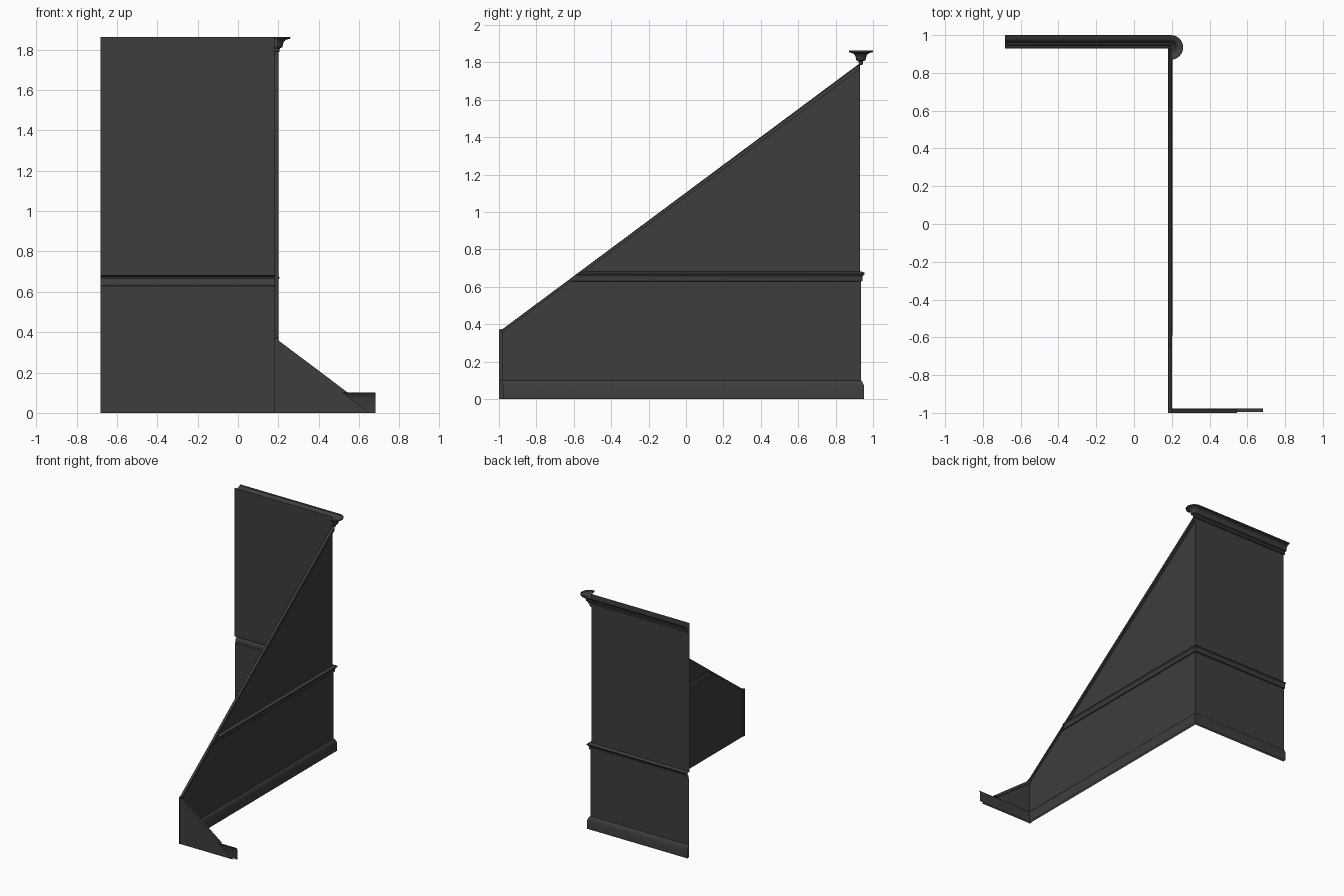
import bpy, bmesh, math
from mathutils import Vector

cube = bpy.data.objects.get("Cube")
if cube:
    bpy.data.objects.remove(cube, do_unlink=True)

charcoal = bpy.data.materials.new("charcoal")
charcoal.use_nodes = True
COLOUR = (0.047, 0.047, 0.047, 1)
charcoal.diffuse_color = COLOUR
charcoal.node_tree.nodes["Principled BSDF"].inputs["Base Color"].default_value = COLOUR


def finish(name, bm, cut=None):
    """Turn a bmesh into a smooth-by-angle object, trimmed above an optional plane."""
    if cut:
        bmesh.ops.bisect_plane(bm, geom=bm.verts[:] + bm.edges[:] + bm.faces[:],
                               plane_co=cut[0], plane_no=cut[1], clear_outer=True)
    mesh = bpy.data.meshes.new(name)
    bm.to_mesh(mesh)
    bm.free()
    mesh.materials.append(charcoal)
    obj = bpy.data.objects.new(name, mesh)
    bpy.context.collection.objects.link(obj)
    bpy.ops.object.select_all(action='DESELECT')
    obj.select_set(True)
    bpy.context.view_layer.objects.active = obj
    bpy.ops.object.shade_smooth_by_angle(angle=math.radians(35))


def sweep(name, sections, profile, cut=None):
    """Skin a profile of (offset, z) along sections of (x, y, offset direction)."""
    bm = bmesh.new()
    rows = [[bm.verts.new((x + o * dx, y + o * dy, z)) for o, z in profile]
            for x, y, dx, dy in sections]
    for a, b in zip(rows, rows[1:]):
        for i in range(len(profile) - 1):
            bm.faces.new((a[i], a[i + 1], b[i + 1], b[i]))
    finish(name, bm, cut)


def slab(name, points, depth):
    """Extrude a polygon by a depth vector."""
    bm = bmesh.new()
    face = bm.faces.new([bm.verts.new(p) for p in points])
    new = bmesh.ops.extrude_face_region(bm, geom=[face])["geom"]
    bmesh.ops.translate(bm, vec=depth,
                        verts=[v for v in new if isinstance(v, bmesh.types.BMVert)])
    bmesh.ops.recalc_face_normals(bm, faces=bm.faces[:])
    finish(name, bm)


TOP, RISE = 1.863, 0.744

# Plan of the wall: back run, long side run, short front wing
END = (-0.682, 0.93, 0, 1)
BACK_CORNER = (0.18, 0.93, 1, 1)
FRONT_CORNER = (0.18, -1.0, 1, 1)
WING_END = (0.682, -1.0, 0, 1)

# Wall sheet with the moulded rail pressed into it
rail = [(0.005, 0.628), (0.013, 0.632), (0.013, 0.65), (0.017, 0.66),
        (0.025, 0.667), (0.025, 0.674), (0.018, 0.68), (0, 0.682)]
wall = [(0.005, 0)] + rail + [(0, TOP)]
side_cut = (Vector((0, -1, 0.36)), Vector((0, -RISE, 1)))
wing_cut = (Vector((0.19, 0, 0.345)), Vector((RISE, 0, 1)))
sweep("back_wall", [END, BACK_CORNER], wall)
sweep("side_wall", [BACK_CORNER, FRONT_CORNER], wall, side_cut)
sweep("wing_wall", [FRONT_CORNER, WING_END], [(0.005, 0), (0.005, 0.5)], wing_cut)

# Baseboard following the whole plan
base = [(0.022, 0), (0.022, 0.07), (0.018, 0.08), (0.013, 0.092), (0.005, 0.1)]
sweep("baseboard", [END, BACK_CORNER, FRONT_CORNER, WING_END], base)

# Flared top moulding, turning round the corner in a half circle
cap = [(0, 1.785), (0.011, 1.79), (0.012, 1.806), (0.025, 1.812), (0.028, 1.828),
       (0.034, 1.842), (0.045, 1.85), (0.063, 1.854), (0.065, TOP)]
turn = [(0.195, 0.935, math.sin(t), math.cos(t))
        for t in (math.pi * i / 16 for i in range(17))]
sweep("top_moulding", [(-0.682, 0.935, 0, 1)] + turn, cap)

# Sloping edge trims
slab("side_trim", [(0.18, -1, 0.345), (0.18, -1, 0.372), (0.18, -0.98, 0.375),
                   (0.18, 0.928, 1.79), (0.18, 0.928, 1.762)], (0.02, 0, 0))
slab("front_post", [(0.18, -1, 0), (0.186, -1, 0), (0.186, -1, 0.36), (0.18, -1, 0.36)],
     (0, 0.02, 0))
slab("wing_trim", [(0.186, -1, 0.342), (0.186, -1, 0.37), (0.545, -1, 0.1),
                   (0.51, -1, 0.1)], (0, 0.02, 0))
